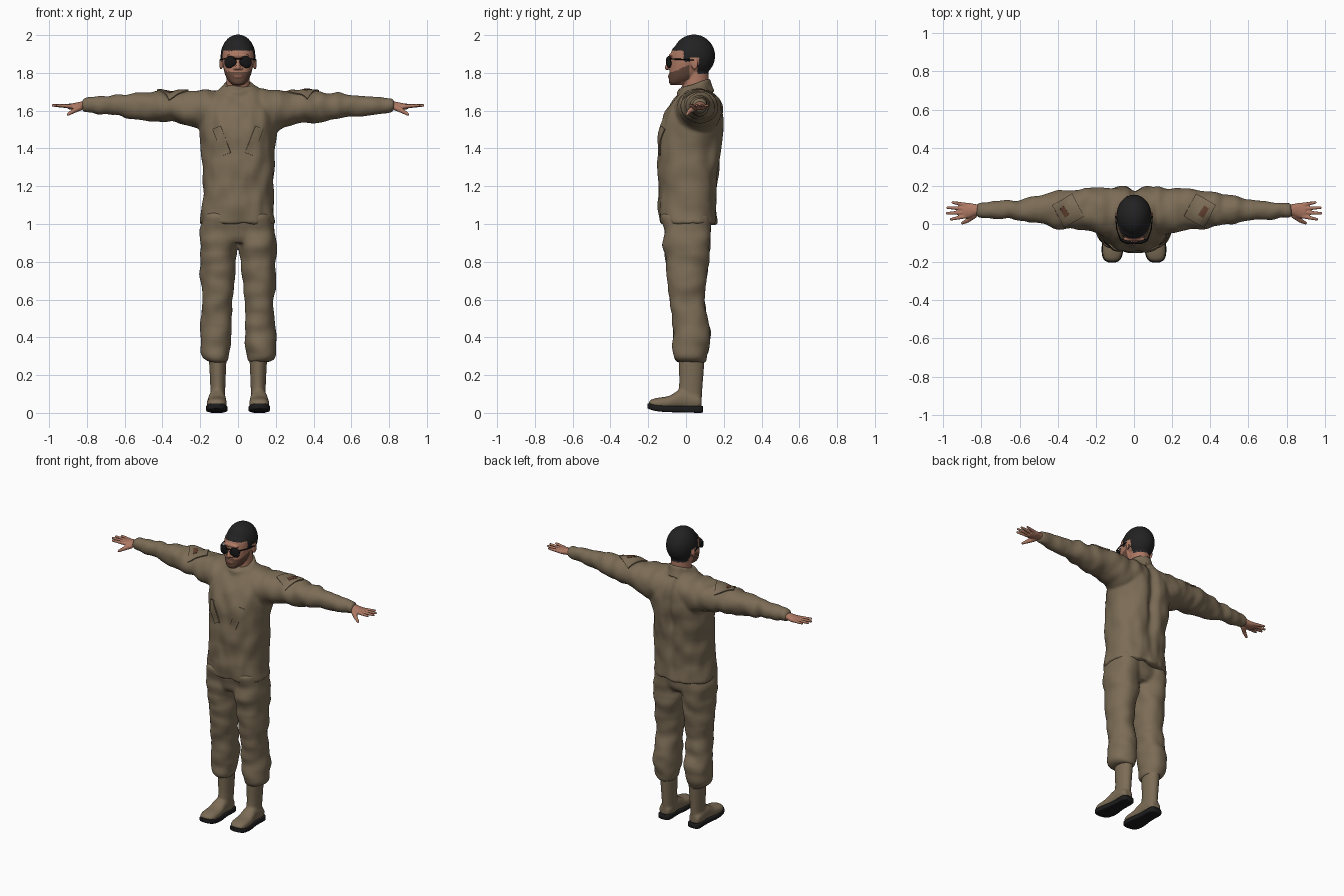
import bpy, bmesh
from math import cos, sin, pi, exp
from mathutils import Vector, Matrix, noise

cube = bpy.data.objects.get("Cube")
if cube:
    bpy.data.objects.remove(cube)


def material(name, r, g, b):
    m = bpy.data.materials.new(name)
    m.use_nodes = True
    m.diffuse_color = (r, g, b, 1)
    node = m.node_tree.nodes["Principled BSDF"]
    node.inputs["Base Color"].default_value = (r, g, b, 1)
    node.inputs["Roughness"].default_value = 0.8
    return m


FABRIC = material("khaki fabric", .2, .15, .092)
SKIN = material("skin", .42, .19, .125)
HAIR = material("dark hair", .016, .016, .017)
BEARD = material("brown beard", .13, .065, .042)
LIPS = material("lips", .3, .11, .08)
BLACK = material("black lens", .008, .008, .009)
RUBBER = material("black rubber", .012, .012, .012)
PATCH = material("brown patch", .12, .05, .028)


def catmull(rows, steps=5):
    """Smoothly interpolate a list of cross-section rows."""
    out = []
    for i in range(len(rows) - 1):
        quad = (rows[max(i - 1, 0)], rows[i], rows[i + 1], rows[min(i + 2, len(rows) - 1)])
        for k in range(steps):
            t = k / steps
            out.append([b + .5 * t * (c - a + t * (2*a - 5*b + 4*c - d + t * (3*(b - c) + d - a)))
                        for a, b, c, d in zip(*quad)])
    return out + [list(rows[-1])]


def loft(bm, axis, rows, side=1, power=2.0, slope=0, n=40):
    """Closed loft; a row is (position, a_min, a_max, b_min, b_max)."""
    rings = []
    for t, a0, a1, b0, b1 in catmull(rows):
        ring = []
        for i in range(n):
            c, s = cos(2 * pi * i / n), sin(2 * pi * i / n)
            a = (a0 + a1) / 2 + (a1 - a0) / 2 * abs(c) ** (2 / power) * (1 if c > 0 else -1)
            b = (b0 + b1) / 2 + (b1 - b0) / 2 * abs(s) ** (2 / power) * (1 if s > 0 else -1)
            x, y, z = {"x": (t, a, b), "y": (a, t, b), "z": (a, b, t + slope * b)}[axis]
            ring.append(bm.verts.new((side * x, y, z)))
        rings.append(ring)
    faces = [bm.faces.new((p[i], p[(i + 1) % n], q[(i + 1) % n], q[i]))
             for p, q in zip(rings, rings[1:]) for i in range(n)]
    faces += [bm.faces.new(rings[0][::-1]), bm.faces.new(rings[-1])]
    bmesh.ops.recalc_face_normals(bm, faces=faces)


def ball(bm, centre, size, turn=0):
    m = Matrix.Translation(centre) @ Matrix.Rotation(turn, 4, "Z") @ Matrix.Diagonal((*size, 1))
    bmesh.ops.create_uvsphere(bm, u_segments=32, v_segments=20, radius=1, matrix=m)


def limb(bm, p, q, r1, r2):
    """Tapered rod with round ends."""
    p, q = Vector(p), Vector(q)
    m = Matrix.Translation((p + q) / 2) @ (q - p).to_track_quat("Z", "Y").to_matrix().to_4x4()
    bmesh.ops.create_cone(bm, cap_ends=True, segments=14, radius1=r1, radius2=r2,
                          depth=(q - p).length, matrix=m)
    ball(bm, p, (r1,) * 3)
    ball(bm, q, (r2,) * 3)


def finish(name, bm, mats, voxel=0, relax=0):
    """Make an object, optionally fusing its pieces into one skin."""
    mesh = bpy.data.meshes.new(name)
    bm.to_mesh(mesh)
    bm.free()
    obj = bpy.data.objects.new(name, mesh)
    bpy.context.collection.objects.link(obj)
    if voxel:
        mod = obj.modifiers.new("fuse", "REMESH")
        mod.mode = "VOXEL"
        mod.voxel_size = voxel
        mod = obj.modifiers.new("relax", "SMOOTH")
        mod.iterations = relax
        bpy.context.view_layer.update()
        deps = bpy.context.evaluated_depsgraph_get()
        obj.data = bpy.data.meshes.new_from_object(obj.evaluated_get(deps))
        obj.modifiers.clear()
    obj.data.materials.clear()
    for m in mats:
        obj.data.materials.append(m)
    obj.data.shade_smooth()
    return obj


def folds(obj, amount, scale):
    """Soft cloth folds, stretched along the given scale."""
    shifts = [v.normal * amount * noise.noise(Vector(a * b for a, b in zip(v.co, scale)))
              for v in obj.data.vertices]
    for v, d in zip(obj.data.vertices, shifts):
        v.co += d


def plate(name, target, corner_mat, centre, w, h, spin, facing, thick=.006):
    """Thin panel laid on a surface; facing is 'front' or 'top'."""
    bm = bmesh.new()
    m = Matrix.Translation(centre)
    if facing == "front":
        m = m @ Matrix.Rotation(pi / 2, 4, "X")
    m = m @ Matrix.Rotation(spin, 4, "Z") @ Matrix.Diagonal((w / 2, h / 2, 1, 1))
    bmesh.ops.create_grid(bm, x_segments=8, y_segments=12, size=1, matrix=m)
    obj = finish(name, bm, [corner_mat])
    wrap = obj.modifiers.new("wrap", "SHRINKWRAP")
    wrap.target = target
    wrap.wrap_method = "PROJECT"
    wrap.use_negative_direction = wrap.use_positive_direction = True
    wrap.offset = .001
    solid = obj.modifiers.new("thickness", "SOLIDIFY")
    solid.thickness = thick
    solid.offset = 1
    for p in obj.data.polygons:
        p.use_smooth = False


SIDES = (("left", 1), ("right", -1))

# Jacket: body, collar and sleeves fused together
bm = bmesh.new()
loft(bm, "z", [(1.0, -.2, .2, -.14, .165), (1.1, -.19, .19, -.145, .16),
               (1.2, -.185, .185, -.145, .17), (1.4, -.195, .195, -.147, .185),
               (1.5, -.2, .2, -.138, .2), (1.58, -.195, .195, -.115, .2),
               (1.65, -.17, .17, -.07, .175), (1.7, -.13, .13, -.03, .14),
               (1.73, -.09, .09, -.02, .12)], power=2.4)
loft(bm, "z", [(1.64, -.1, .1, -.045, .15), (1.69, -.088, .088, -.05, .135),
               (1.725, -.08, .08, -.05, .13)], slope=.38)
for _, s in SIDES:
    loft(bm, "x", [(.02, -.05, .18, 1.5, 1.71), (.15, -.06, .19, 1.48, 1.715),
                   (.22, -.045, .19, 1.505, 1.708), (.32, -.025, .18, 1.53, 1.703),
                   (.42, -.02, .17, 1.54, 1.703), (.5, .0, .15, 1.55, 1.695),
                   (.62, .015, .125, 1.567, 1.688), (.72, .025, .118, 1.58, 1.678),
                   (.79, .03, .115, 1.587, 1.672), (.825, .038, .108, 1.597, 1.66)], s)
jacket = finish("jacket", bm, [FABRIC], .009, 7)
folds(jacket, .013, (16, 9, 9))
for v in jacket.data.vertices:  # groove down the spine
    if v.co.y > .1 and v.co.z < 1.7:
        v.co.y -= .028 * exp(-(v.co.x / .03) ** 2) * min(1, max(0, (v.co.z - 1.05) * 3))

# Trousers: hips and bloused legs
bm = bmesh.new()
loft(bm, "z", [(.9, -.15, .15, -.09, .1), (.95, -.185, .185, -.115, .125),
               (1.06, -.185, .185, -.125, .135)], power=2.3)
for _, s in SIDES:
    loft(bm, "z", [(.27, .055, .165, -.045, .1), (.29, .05, .19, -.058, .108),
                   (.34, .043, .2, -.066, .12), (.43, .035, .2, -.068, .128),
                   (.52, .033, .192, -.075, .108), (.62, .03, .193, -.088, .1),
                   (.78, .014, .2, -.106, .118), (.92, .003, .202, -.12, .13),
                   (1.05, .0, .19, -.125, .13)], s, 2.2)
trousers = finish("trousers", bm, [FABRIC], .009, 5)
folds(trousers, .013, (9, 9, 13))

# Boots with rubber soles
for label, s in SIDES:
    bm = bmesh.new()
    loft(bm, "z", [(.03, .07, .148, -.03, .082), (.1, .068, .146, -.04, .085),
                   (.17, .066, .148, -.036, .09), (.3, .06, .155, -.04, .1)], s)
    loft(bm, "y", [(.083, .085, .14, .03, .08), (.06, .07, .153, .02, .1),
                   (-.02, .066, .155, .02, .125), (-.09, .06, .164, .02, .09),
                   (-.15, .06, .166, .02, .08), (-.185, .075, .155, .025, .07),
                   (-.197, .095, .135, .03, .055)], s, 2.3)
    finish(label + "_boot", bm, [FABRIC], .007, 5)
    bm = bmesh.new()
    loft(bm, "y", [(.09, .085, .14, .003, .036), (.07, .068, .155, .0, .038),
                   (-.02, .066, .157, .003, .036), (-.1, .056, .168, .004, .038),
                   (-.16, .06, .168, .01, .044), (-.19, .075, .155, .018, .05),
                   (-.203, .1, .13, .024, .05)], s, 5)
    finish(label + "_sole", bm, [RUBBER])

# Hands, palm down with the thumb forward
FINGERS = (((.885, .04), (.958, .025)), ((.89, .06), (.98, .056)),
           ((.89, .081), (.977, .086)), ((.88, .1), (.95, .113)))
for label, s in SIDES:
    bm = bmesh.new()
    loft(bm, "x", [(.79, .045, .1, 1.605, 1.652), (.83, .044, .104, 1.605, 1.648),
                   (.87, .03, .111, 1.603, 1.64), (.9, .034, .108, 1.609, 1.636)], s)
    for (x0, y0), (x1, y1) in FINGERS:
        limb(bm, (s * x0, y0, 1.623), (s * x1, y1, 1.628), .0115, .0075)
    limb(bm, (s * .84, .045, 1.615), (s * .873, .018, 1.597), .017, .012)
    limb(bm, (s * .873, .018, 1.597), (s * .9, .005, 1.58), .012, .008)
    finish(label + "_hand", bm, [SKIN], .004, 2)

# Head: skull, face, neck, nose, brow and ears
bm = bmesh.new()
ball(bm, (0, .042, 1.89), (.092, .112, .113))
loft(bm, "z", [(1.735, -.025, .025, -.08, -.02), (1.75, -.045, .045, -.09, .02),
               (1.78, -.064, .064, -.09, .06), (1.82, -.076, .076, -.086, .08),
               (1.87, -.083, .083, -.083, .1), (1.92, -.08, .08, -.075, .1),
               (1.95, -.06, .06, -.05, .1)], power=2.3)
loft(bm, "z", [(1.66, -.066, .066, -.02, .12), (1.76, -.062, .062, -.015, .12),
               (1.83, -.062, .062, -.01, .12)])
limb(bm, (0, -.083, 1.87), (0, -.1, 1.828), .009, .013)
ball(bm, (0, -.082, 1.782), (.028, .014, .013))
ball(bm, (0, -.079, 1.892), (.058, .012, .012))
for _, s in SIDES:
    ball(bm, (s * .016, -.09, 1.824), (.009, .011, .008))
    ball(bm, (s * .09, .045, 1.848), (.008, .019, .031), -s * .3)
head = finish("head", bm, [SKIN, HAIR, BEARD, LIPS], .004, 3)

# Hairline, beard and lips by region
for p in head.data.polygons:
    x, y, z = p.center
    ragged = .006 * noise.noise(Vector((x, y, z)) * 90)
    ear = abs(x) > .082 and .022 < y < .07 and z < 1.882
    if y < -.012:
        hairline = 1.918 - .1 * max(0, abs(x) - .055)
    elif y < .025:
        hairline = 1.86
    else:
        hairline = 1.875 if y < .06 else 1.795
    beard_top = 1.806 + .45 * max(0, y + .065)
    jaw = 1.728 + .4 * max(0, y + .08)
    if z > hairline + ragged and not ear:
        p.material_index = 1
    elif abs(x) < .022 and y < -.08 and 1.776 < z < 1.787:
        p.material_index = 3
    elif y < .018 and jaw < z < beard_top + ragged / 2:
        p.material_index = 2

# Sunglasses
bm = bmesh.new()
for _, s in SIDES:
    ball(bm, (s * .04, -.092, 1.86), (.033, .011, .029), s * .28)
    ball(bm, (s * .046, -.09, 1.852), (.026, .011, .027), s * .28)
    limb(bm, (s * .07, -.084, 1.874), (s * .09, -.03, 1.872), .004, .003)
    limb(bm, (s * .09, -.03, 1.872), (s * .096, .04, 1.868), .003, .003)
limb(bm, (-.02, -.102, 1.874), (.02, -.102, 1.874), .004, .004)
finish("sunglasses", bm, [BLACK])

# Slanted chest pockets, sleeve pockets and sleeve patches
for label, s in SIDES:
    plate(label + "_chest_pocket", jacket, FABRIC, (s * .085, -.2, 1.44), .045, .15, -s * .36, "front")
    plate(label + "_sleeve_pocket", jacket, FABRIC, (s * .345, .07, 1.75), .12, .13, -s * .5, "top", .007)
    plate(label + "_sleeve_patch", jacket, PATCH, (s * .365, .065, 1.75), .028, .055, -s * .6, "top", .009)
